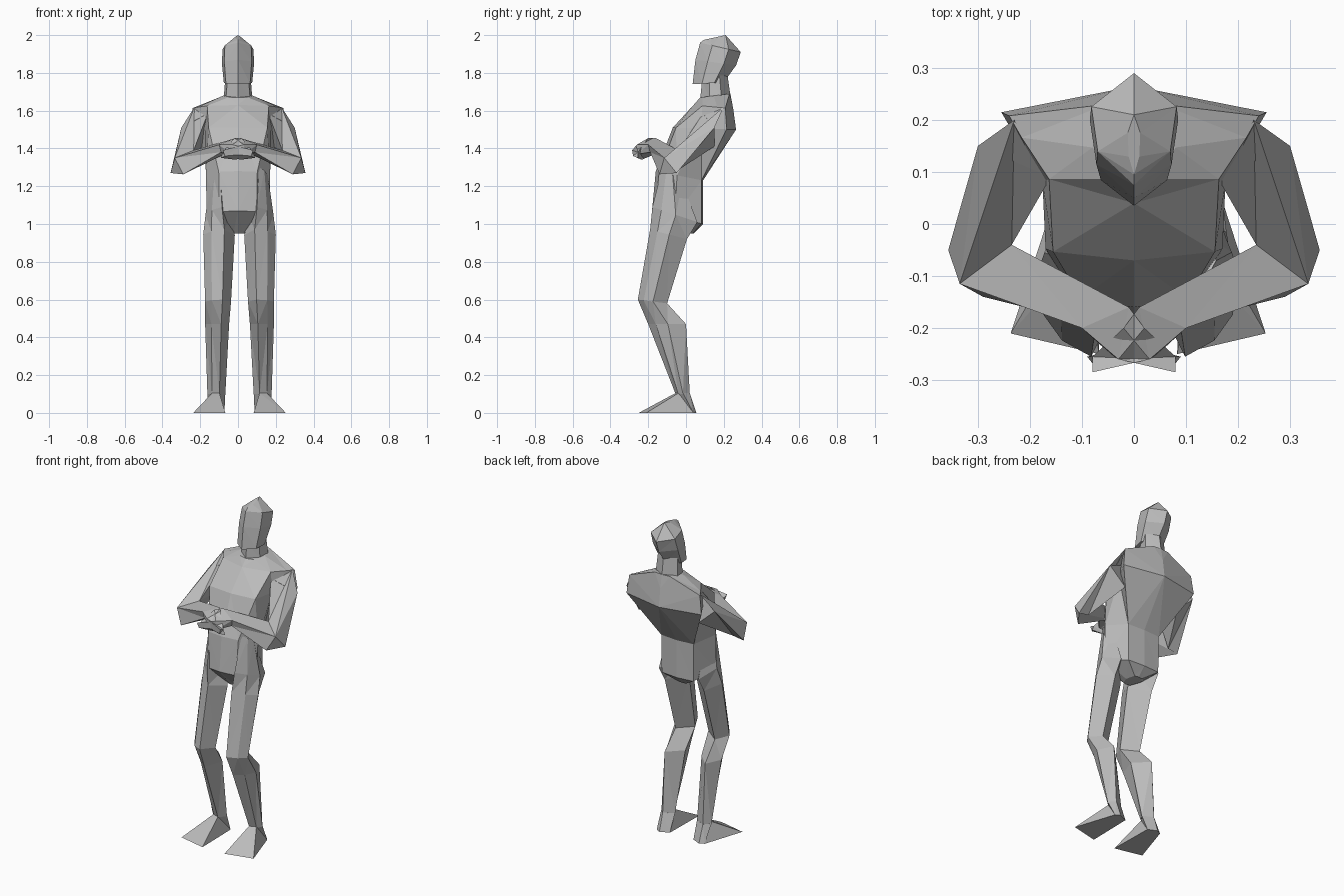
import bpy
import bmesh
from mathutils import Vector

default_cube = bpy.data.objects.get("Cube")
if default_cube:
    bpy.data.objects.remove(default_cube)

# One plain grey for the whole figure
GREY = (0.5, 0.5, 0.5, 1.0)
grey = bpy.data.materials.new("plain_grey")
grey.use_nodes = True
grey.diffuse_color = GREY
shader = next(n for n in grey.node_tree.nodes if n.type == "BSDF_PRINCIPLED")
shader.inputs["Base Color"].default_value = GREY
shader.inputs["Roughness"].default_value = 0.8

# Outlines as (across, front-to-back) fractions
TRUNK = [(0, 0), (.6, .07), (1, .45), (.65, .97), (0, 1)]
SHOULDERS = [(0, 0), (.68, .22), (.9, .6), (1, .8), (0, 1)]
WIDE_BACK = [(0, 0), (.61, .05), (.69, .45), (1, .85), (0, 1)]
SKULL = [(0, 0), (.85, .3), (1, .7), (0, 1)]
LIMB = [(.33, 0), (.74, .2), (1, .52), (.65, 1), (0, .58)]
SOLE = [(0, 0), (1, .13), (.52, .95), (.35, 1), (.03, .92)]


def section(outline, inner, outer, front, back, z_front, z_back):
    """Scale an outline into a tilted cross-section."""
    return [
        Vector((
            inner + across * (outer - inner),
            front + depth * (back - front),
            z_front + depth * (z_back - z_front),
        ))
        for across, depth in outline
    ]


def full_section(outline, half_width, front, back, z_front, z_back):
    """Mirror a half outline that starts and ends on the centre line."""
    half = section(outline, 0, half_width, front, back, z_front, z_back)
    other = [Vector((-p.x, p.y, p.z)) for p in reversed(half[1:-1])]
    return half + other


def loft(name, rings, side=1, shift=0):
    """Join matching rings into a closed, flat-shaded part."""
    bm = bmesh.new()
    loops = [
        [bm.verts.new((side * x + shift, y, z)) for x, y, z in ring]
        for ring in rings
    ]
    for low, high in zip(loops, loops[1:]):
        count = len(low)
        for i in range(count):
            j = (i + 1) % count
            bm.faces.new((low[i], low[j], high[j], high[i]))
    bm.faces.new(list(reversed(loops[0])))
    bm.faces.new(loops[-1])
    bmesh.ops.triangulate(bm, faces=bm.faces[:])
    bmesh.ops.recalc_face_normals(bm, faces=bm.faces[:])
    mesh = bpy.data.meshes.new(name)
    bm.to_mesh(mesh)
    bm.free()
    mesh.materials.append(grey)
    part = bpy.data.objects.new(name, mesh)
    bpy.context.collection.objects.link(part)


def pair(name, rings, shift=0):
    """Build a part on the left and its mirror image on the right."""
    loft("left_" + name, rings, 1, shift)
    loft("right_" + name, rings, -1, shift)


# Torso: neck base, shoulders, chest, waist, hips, crotch
loft("torso", [
    full_section(TRUNK, .08, .075, .235, 1.67, 1.69),
    full_section(SHOULDERS, .24, .04, .25, 1.63, 1.61),
    full_section(WIDE_BACK, .255, -.07, .265, 1.51, 1.5),
    full_section(TRUNK, .17, -.16, .09, 1.28, 1.23),
    full_section(TRUNK, .165, -.18, .09, 1.07, 1),
    full_section(TRUNK, .04, -.07, .04, .95, .95),
])

# Neck
loft("neck", [
    full_section(SKULL, .075, .075, .235, 1.66, 1.68),
    full_section(SKULL, .065, .085, .215, 1.76, 1.82),
])

# Head: jaw, cheeks, brow, crown ridge
loft("head", [
    full_section(SKULL, .075, .035, .2, 1.74, 1.75),
    full_section(SKULL, .085, .05, .265, 1.87, 1.84),
    full_section(SKULL, .082, .075, .29, 1.96, 1.91),
    full_section(SKULL, .012, .095, .21, 1.975, 2),
])

# Legs: waist, hip, thigh, knee, calf, ankle
pair("leg", [
    section(LIMB, .08, .15, -.125, -.02, 1.3, 1.22),
    section(LIMB, .05, .18, -.178, .06, 1.09, 1.01),
    section(LIMB, .025, .192, -.19, .005, .97, .92),
    section(LIMB, .045, .182, -.255, -.1, .6, .58),
    section(LIMB, .055, .182, -.2, 0, .47, .47),
    section(LIMB, .075, .17, -.055, .02, .1, .1),
], shift=.008)

# Feet: ankle cuff flaring to a splayed sole
pair("foot", [
    section(LIMB, .075, .17, -.055, .02, .105, .105),
    section(SOLE, .075, .245, -.25, .055, 0, 0),
], shift=.008)

# Arm joints shared by neighbouring parts
elbow_front = (.335, -.115, 1.35)
elbow_tip = (.357, -.05, 1.27)
elbow_under = (.29, -.14, 1.263)
elbow_inner = (.235, -.04, 1.39)
wrist = [(.1, -.2, 1.42), (.09, -.19, 1.38), (.05, -.14, 1.38), (.01, -.16, 1.455)]

# Folded arms with the hands crossing in front of the chest
pair("upper_arm", [
    [(.23, .2, 1.62), (.3, .15, 1.51), (.19, .15, 1.41), (.16, .09, 1.585)],
    [elbow_front, elbow_tip, (.29, -.05, 1.28), elbow_inner],
])
pair("forearm", [
    [elbow_front, elbow_under, elbow_tip, elbow_inner],
    wrist,
])
pair("hand", [
    wrist,
    [(.03, -.26, 1.42), (.04, -.255, 1.37), (-.01, -.235, 1.34), (-.02, -.2, 1.455)],
    [(-.08, -.285, 1.39), (-.07, -.28, 1.36), (-.09, -.255, 1.35), (-.08, -.255, 1.38)],
])
